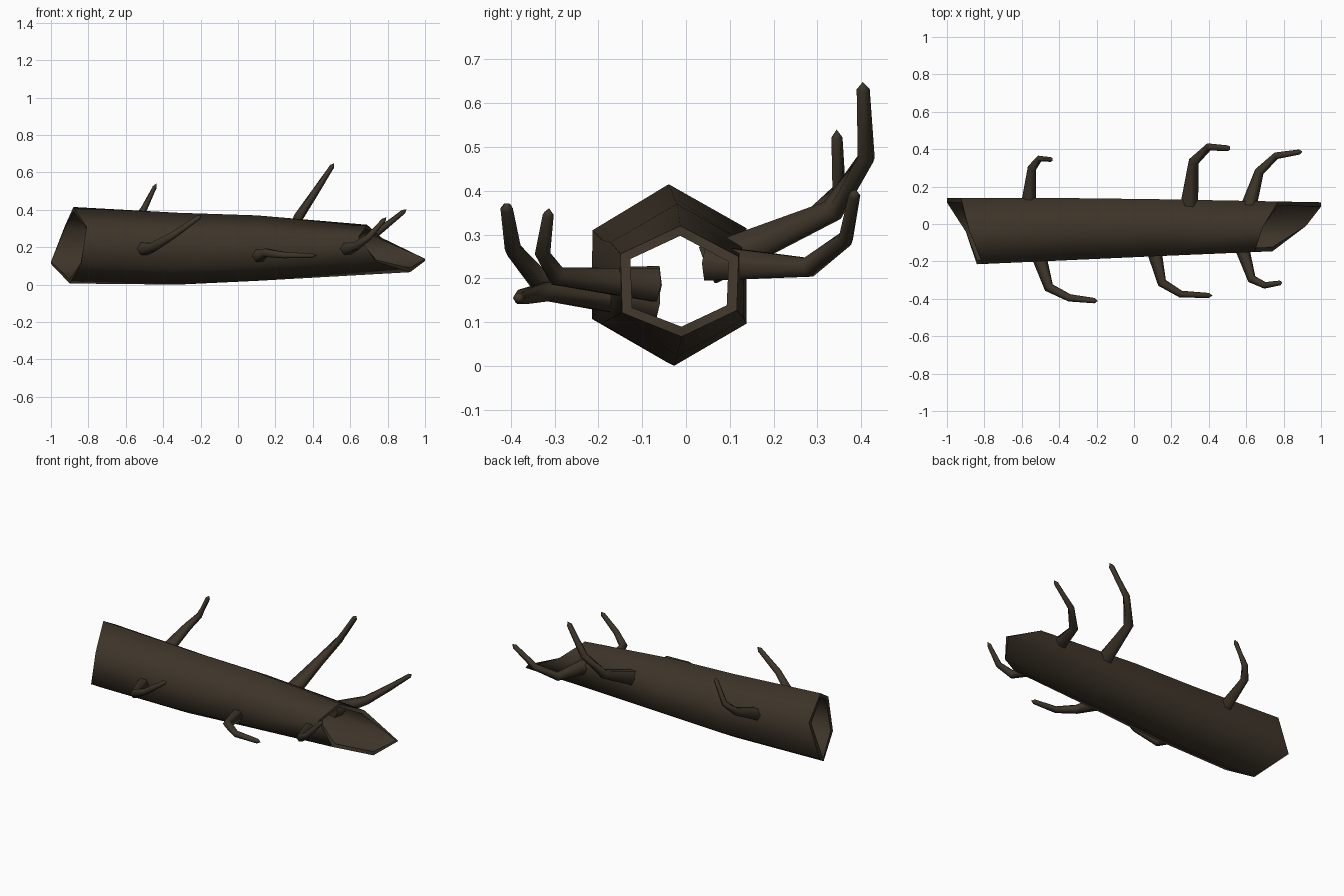
import bpy, bmesh, math
from mathutils import Vector

if "Cube" in bpy.data.objects:
    bpy.data.objects.remove(bpy.data.objects["Cube"])

bark = bpy.data.materials.new("dark_bark")
bark.diffuse_color = (0.047, 0.035, 0.022, 1)
bark.use_nodes = True
bark.node_tree.nodes["Principled BSDF"].inputs["Base Color"].default_value = bark.diffuse_color


def finish(bm, name):
    bmesh.ops.recalc_face_normals(bm, faces=bm.faces)
    for f in bm.faces:
        f.smooth = True
    me = bpy.data.meshes.new(name)
    bm.to_mesh(me)
    bm.free()
    me.materials.append(bark)
    ob = bpy.data.objects.new(name, me)
    bpy.context.collection.objects.link(ob)
    return ob


# trunk stations: x, centre y, centre z, half width, half height
STATIONS = [(-0.9, -0.04, 0.211, 0.178, 0.205),
            (-0.32, -0.027, 0.192, 0.165, 0.192),
            (0.1, -0.02, 0.195, 0.153, 0.175),
            (0.95, -0.01, 0.183, 0.127, 0.115)]


def section(x):
    i = 0
    while i < 2 and x > STATIONS[i + 1][0]:
        i += 1
    a, b = STATIONS[i], STATIONS[i + 1]
    t = (x - a[0]) / (b[0] - a[0])
    return [p + (q - p) * t for p, q in zip(a, b)]


def trunk_point(x, k, inset):
    _, cy, cz, w, h = section(x)
    a = math.radians(90 - 60 * k)
    return (x, cy + (w - inset) * math.cos(a) / math.cos(math.pi / 6),
            cz + (h - inset) * math.sin(a))


# hollow six-sided trunk with broken ends (x per corner, clockwise from top)
LEFT = (-0.88, -0.925, -1.0, -0.9, -0.84, -0.81)
RIGHT = (0.69, 0.77, 1.0, 0.92, 0.74, 0.645)
COLS = [LEFT, (-0.32,) * 6, (0.1,) * 6, RIGHT]

bm = bmesh.new()
shells = [[[bm.verts.new(trunk_point(c[k], k, inset)) for k in range(6)]
           for c in COLS] for inset in (0.0, 0.023)]


def bridge(r0, r1):
    for k in range(6):
        j = (k + 1) % 6
        bm.faces.new((r0[k], r0[j], r1[j], r1[k]))


for rings in shells:
    for r0, r1 in zip(rings, rings[1:]):
        bridge(r0, r1)
outer, inner = shells
for end in (0, -1):
    bridge(outer[end], inner[end])
    for rings in shells:
        for k in range(6):
            bm.edges.get((rings[end][k], rings[end][(k + 1) % 6])).smooth = False
finish(bm, "hollow_trunk")


# bent tapering branch with a pointed tip
def branch(name, pts, size):
    pts = [Vector(p) for p in pts]
    bm = bmesh.new()
    rings = []
    for i, p in enumerate(pts):
        t = Vector()
        if i > 0:
            t += (p - pts[i - 1]).normalized()
        if i < 3:
            t += (pts[i + 1] - p).normalized()
        t.normalize()
        side = t.cross(Vector((0, 0, 1))).normalized()
        up = side.cross(t)
        r = size * (0.052, 0.028, 0.021, 0.015)[i]
        rings.append([bm.verts.new(p + r * (side * math.cos(k * math.pi / 3)
                                            + up * math.sin(k * math.pi / 3)))
                      for k in range(6)])
    for r0, r1 in zip(rings, rings[1:]):
        for k in range(6):
            j = (k + 1) % 6
            bm.faces.new((r0[k], r0[j], r1[j], r1[k]))
    bm.faces.new(rings[0])
    tip = bm.verts.new(pts[3] + t * 0.02)
    for k in range(6):
        bm.faces.new((rings[3][k], rings[3][(k + 1) % 6], tip))
    for e in bm.edges:
        e.smooth = not all(v in rings[0] for v in e.verts)
    finish(bm, name)


branch("back_branch_left", [(-0.57, 0.05, 0.235), (-0.545, 0.3, 0.345),
                            (-0.505, 0.35, 0.4), (-0.445, 0.345, 0.522)], 0.85)
branch("back_branch_middle", [(0.29, 0.05, 0.23), (0.32, 0.335, 0.355),
                              (0.4, 0.412, 0.475), (0.503, 0.405, 0.632)], 1.0)
branch("back_branch_right", [(0.6, 0.05, 0.235), (0.67, 0.28, 0.225),
                             (0.76, 0.365, 0.29), (0.885, 0.385, 0.39)], 0.9)
branch("front_branch_left", [(-0.54, -0.07, 0.185), (-0.455, -0.34, 0.2),
                             (-0.345, -0.395, 0.265), (-0.21, -0.41, 0.36)], 0.95)
branch("front_branch_middle", [(0.09, -0.07, 0.145), (0.15, -0.315, 0.17),
                               (0.25, -0.375, 0.157), (0.4, -0.382, 0.155)], 0.9)
branch("front_branch_right", [(0.56, -0.07, 0.185), (0.63, -0.295, 0.205),
                              (0.7, -0.328, 0.255), (0.78, -0.315, 0.345)], 0.85)
